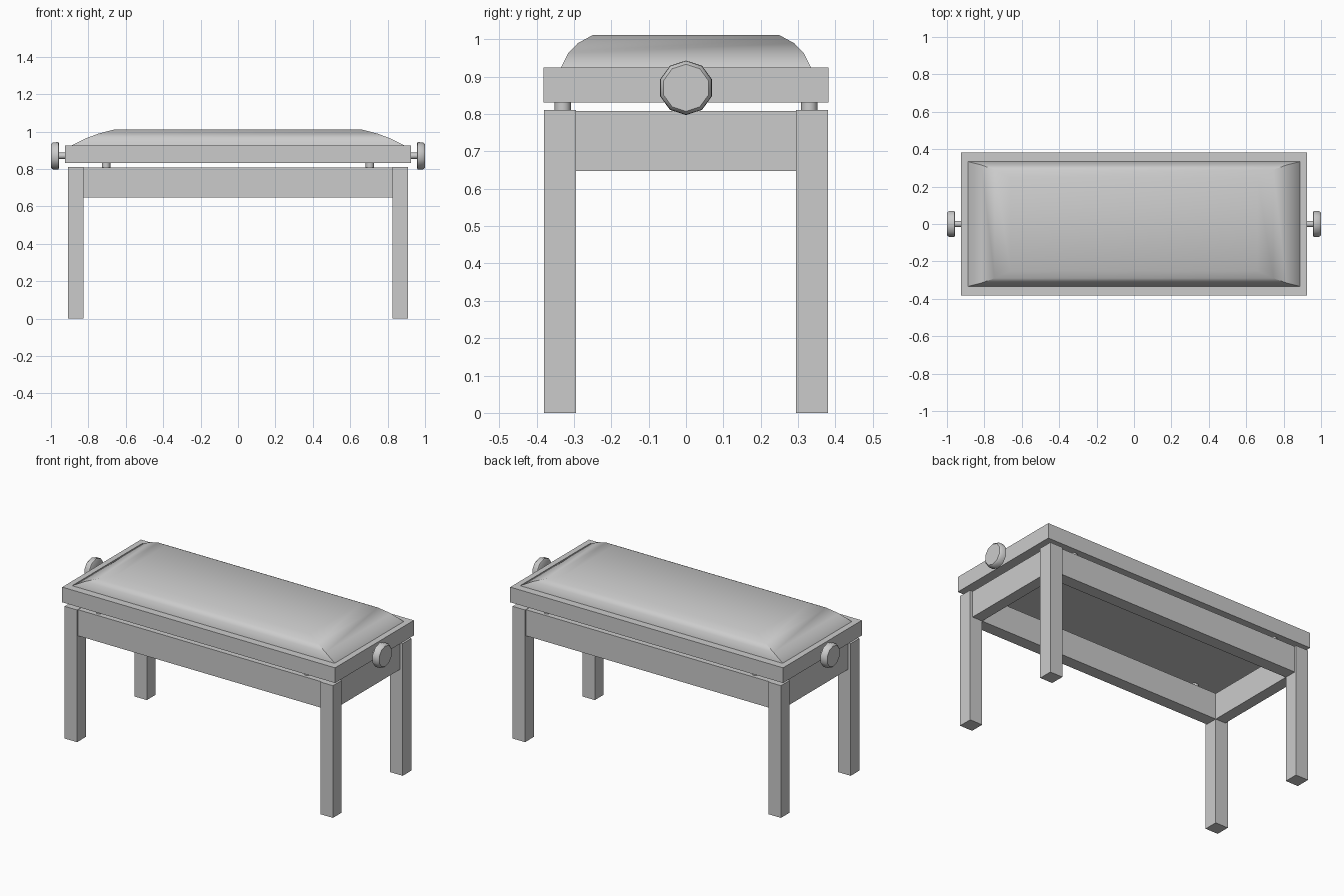
import bpy, bmesh, math
from mathutils import Matrix

if "Cube" in bpy.data.objects:
    bpy.data.objects.remove(bpy.data.objects["Cube"])


def finish(bm, name, smooth=None):
    bmesh.ops.recalc_face_normals(bm, faces=bm.faces)
    me = bpy.data.meshes.new(name)
    bm.to_mesh(me)
    bm.free()
    ob = bpy.data.objects.new(name, me)
    bpy.context.collection.objects.link(ob)
    if smooth:
        bpy.ops.object.select_all(action='DESELECT')
        ob.select_set(True)
        bpy.context.view_layer.objects.active = ob
        bpy.ops.object.shade_smooth_by_angle(angle=math.radians(smooth))
    return ob


def box(name, x0, x1, y0, y1, z0, z1):
    bm = bmesh.new()
    m = Matrix.Translation(((x0 + x1) / 2, (y0 + y1) / 2, (z0 + z1) / 2))
    m = m @ Matrix.Diagonal((abs(x1 - x0), abs(y1 - y0), z1 - z0, 1))
    bmesh.ops.create_cube(bm, size=1, matrix=m)
    return finish(bm, name)


def loft(name, rings, smooth):
    """Skin a list of equal-length vertex rings and cap both ends."""
    bm = bmesh.new()
    loops = [[bm.verts.new(p) for p in r] for r in rings]
    n = len(rings[0])
    for a, b in zip(loops, loops[1:]):
        for i in range(n):
            j = (i + 1) % n
            bm.faces.new((a[i], a[j], b[j], b[i]))
    bm.faces.new(loops[0])
    bm.faces.new(loops[-1])
    return finish(bm, name, smooth)


def x_turned(name, profile, sides, side, zc):
    """Round part turned about an x-axis line; profile is (x, radius)."""
    rings = []
    for x, r in profile:
        angs = [2 * math.pi * i / sides for i in range(sides)]
        rings.append([(side * x, r * math.sin(a), zc + r * math.cos(a)) for a in angs])
    return loft(name, rings, 40)


# Legs and lift pegs
for sx, xn in ((-1, "left"), (1, "right")):
    for sy, yn in ((-1, "front"), (1, "back")):
        box(f"{yn}_{xn}_leg", sx * 0.825, sx * 0.91, sy * 0.295, sy * 0.38, 0, 0.81)
        bm = bmesh.new()
        bmesh.ops.create_cone(bm, cap_ends=True, segments=12, radius1=0.022, radius2=0.022,
                              depth=0.06, matrix=Matrix.Translation((sx * 0.705, sy * 0.33, 0.82)))
        finish(bm, f"{yn}_{xn}_lift_peg", 40)

# Aprons, slightly inset from the leg faces
for s, yn, xn in ((-1, "front", "left"), (1, "back", "right")):
    box(f"{yn}_apron", -0.825, 0.825, s * 0.295, s * 0.37, 0.648, 0.808)
    box(f"{xn}_apron", s * 0.825, s * 0.893, -0.295, 0.295, 0.648, 0.808)

# Seat frame
box("seat_frame", -0.925, 0.925, -0.381, 0.381, 0.831, 0.924)

# Padded cushion: (half length, half width, height)
steps = ((0.89, 0.335, 0.92), (0.888, 0.334, 0.926), (0.815, 0.315, 0.963),
         (0.745, 0.29, 0.989), (0.66, 0.25, 1.011))
loft("cushion", [[(-a, -b, z), (a, -b, z), (a, b, z), (-a, b, z)] for a, b, z in steps], 45)

# Height knobs and their shafts
for s, xn in ((-1, "left"), (1, "right")):
    x_turned(f"{xn}_knob_shaft", ((0.90, 0.017), (0.965, 0.017)), 10, s, 0.87)
    x_turned(f"{xn}_knob", ((0.957, 0.066), (0.961, 0.073), (0.99, 0.072), (1.0, 0.063)), 10, s, 0.87)
